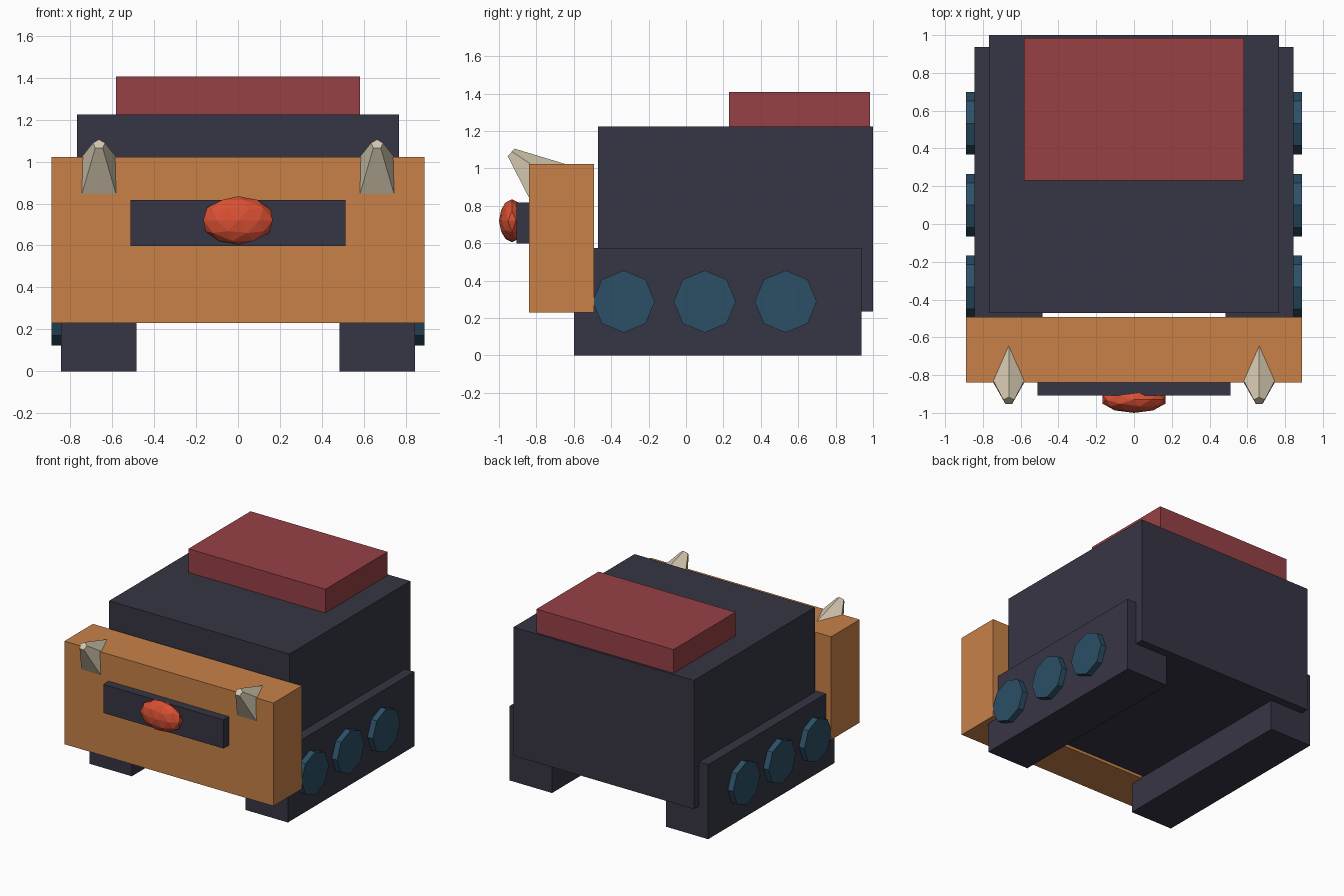
import bpy, bmesh, math
from mathutils import Vector

cube = bpy.data.objects.get("Cube")
if cube:
    bpy.data.objects.remove(cube, do_unlink=True)


def material(name, rgb):
    m = bpy.data.materials.new(name)
    m.use_nodes = True
    m.diffuse_color = (*rgb, 1)
    m.node_tree.nodes["Principled BSDF"].inputs["Base Color"].default_value = (*rgb, 1)
    return m


slate = material("dark slate", (0.037, 0.036, 0.058))
orange = material("burnt orange", (0.58, 0.22, 0.066))
crimson = material("muted crimson", (0.31, 0.053, 0.061))
teal = material("deep teal", (0.025, 0.08, 0.133))
ivory = material("ivory", (0.66, 0.58, 0.43))
coral = material("coral red", (0.69, 0.08, 0.034))


def finish(name, bm, mat):
    bmesh.ops.recalc_face_normals(bm, faces=bm.faces)
    mesh = bpy.data.meshes.new(name)
    bm.to_mesh(mesh)
    bm.free()
    mesh.materials.append(mat)
    obj = bpy.data.objects.new(name, mesh)
    bpy.context.collection.objects.link(obj)
    return obj


def box(name, mat, x, y, z):
    """Box from (min, max) ranges."""
    bm = bmesh.new()
    bmesh.ops.create_cube(bm, size=1)
    for v in bm.verts:
        v.co = [r[0] if c < 0 else r[1] for c, r in zip(v.co, (x, y, z))]
    return finish(name, bm, mat)


def frustum(name, mat, start, axis, up, length, r1, r2, sides):
    """Tapered prism along axis with its first corner pointing up."""
    start, axis, up = Vector(start), Vector(axis).normalized(), Vector(up).normalized()
    side = axis.cross(up)
    bm = bmesh.new()
    rings = []
    for t, r in ((0, r1), (length, r2)):
        angles = [math.tau * i / sides for i in range(sides)]
        rings.append([bm.verts.new(start + axis * t + r * (up * math.cos(a) + side * math.sin(a)))
                      for a in angles])
    for ring in rings:
        bm.faces.new(ring)
    for i in range(sides):
        j = (i + 1) % sides
        bm.faces.new((rings[0][i], rings[0][j], rings[1][j], rings[1][i]))
    return finish(name, bm, mat)


# Hull, roof block and front plate
box("body", slate, (-0.767, 0.767), (-0.47, 1.0), (0.235, 1.225))
box("roof_block", crimson, (-0.583, 0.583), (0.23, 0.985), (1.225, 1.407))
box("front_plate", orange, (-0.89, 0.89), (-0.84, -0.493), (0.23, 1.023))
box("face_bar", slate, (-0.512, 0.512), (-0.907, -0.84), (0.597, 0.817))

# Faceted gem on the face bar
bm = bmesh.new()
bmesh.ops.create_icosphere(bm, subdivisions=2, radius=1)
for v in bm.verts:
    v.co = (v.co.x * 0.174, v.co.y * 0.07 - 0.93, v.co.z * 0.115 + 0.72)
finish("face_gem", bm, coral)

# Mirrored tracks, wheels and horns
tilt = math.radians(42)
for side, s in (("left", 1), ("right", -1)):
    box(side + "_track", slate, sorted((s * 0.484, s * 0.845)), (-0.6, 0.937), (0, 0.573))
    for i in range(3):
        frustum(f"{side}_wheel_{i + 1}", teal, (s * 0.8, -0.333 + i * 0.433, 0.288),
                (s, 0, 0), (0, 0, 1), 0.09, 0.166, 0.166, 8)
    frustum(side + "_horn", ivory, (s * 0.663, -0.937, 1.083),
            (0, math.cos(tilt), -math.sin(tilt)), (0, math.sin(tilt), math.cos(tilt)),
            0.3, 0.03, 0.171, 5)
